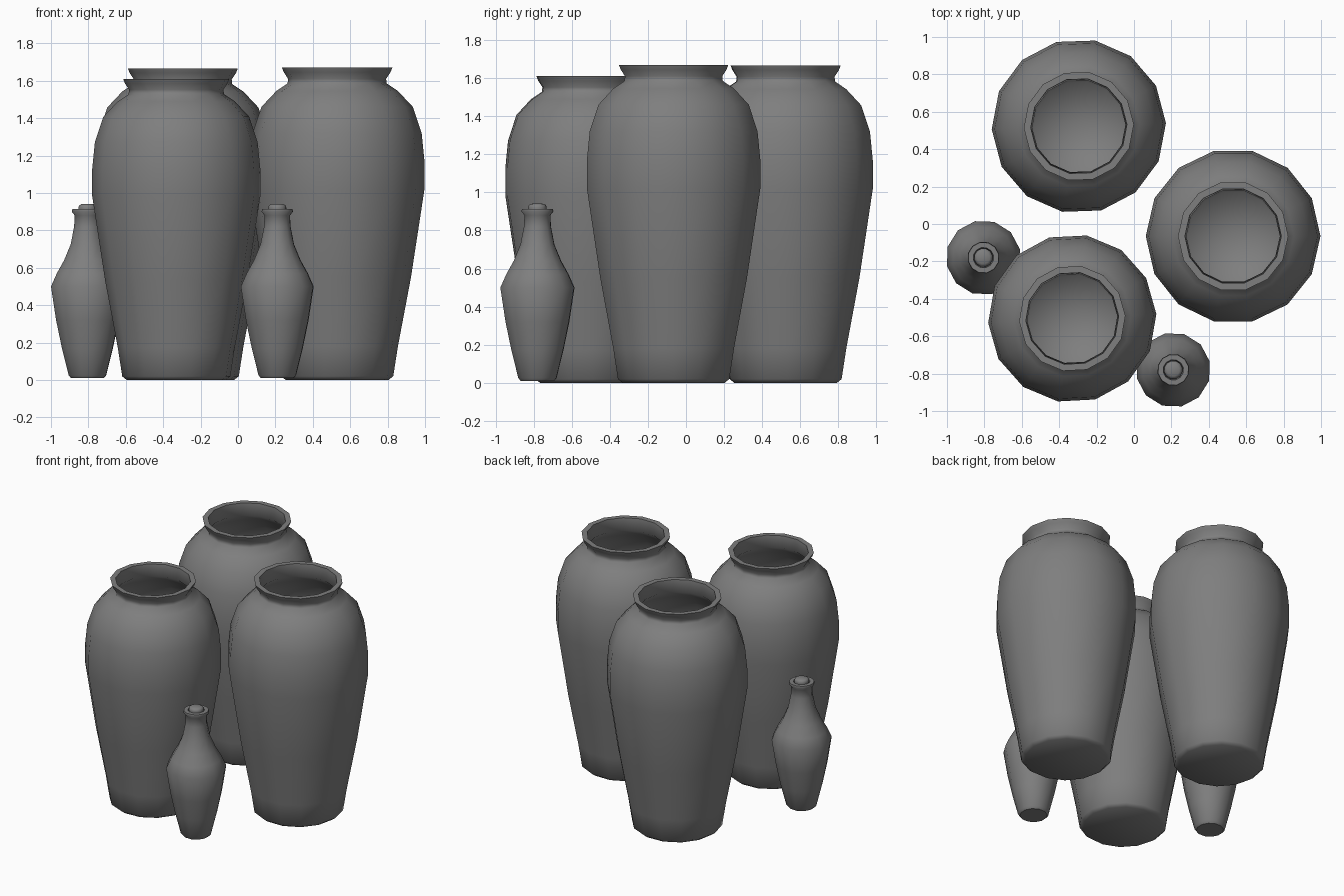
import bpy
import bmesh
from math import cos, sin, pi, radians

cube = bpy.data.objects.get("Cube")
if cube:
    bpy.data.objects.remove(cube, do_unlink=True)

clay = bpy.data.materials.new("grey clay")
clay.use_nodes = True
colour = (0.21, 0.21, 0.21, 1)
clay.diffuse_color = colour
clay.node_tree.nodes["Principled BSDF"].inputs["Base Color"].default_value = colour


def lathe(name, profile, sides, location, scale=1, turn=0, smooth=50):
    """Spin a profile of (radius, height) points; zero radius closes it."""
    bm = bmesh.new()
    rings = []
    for r, z in profile:
        count = sides if r > 0 else 1
        rings.append([bm.verts.new((r * cos(turn + 2 * pi * i / sides),
                                    r * sin(turn + 2 * pi * i / sides), z))
                      for i in range(count)])
    for low, high in zip(rings, rings[1:]):
        for i in range(sides):
            j = (i + 1) % sides
            corners = [low[i % len(low)], low[j % len(low)],
                       high[j % len(high)], high[i % len(high)]]
            bm.faces.new(list(dict.fromkeys(corners)))
    bmesh.ops.recalc_face_normals(bm, faces=bm.faces)
    mesh = bpy.data.meshes.new(name)
    bm.to_mesh(mesh)
    bm.free()
    mesh.materials.append(clay)
    obj = bpy.data.objects.new(name, mesh)
    obj.location = location
    obj.scale = (scale, scale, scale)
    bpy.context.collection.objects.link(obj)
    bpy.ops.object.select_all(action='DESELECT')
    obj.select_set(True)
    bpy.context.view_layer.objects.active = obj
    bpy.ops.object.shade_smooth_by_angle(angle=radians(smooth))
    return obj


# Large jar: base, belly, shoulder, flared lip, then the hollow inside
jar_profile = [
    (0, 0), (0.275, 0), (0.3, 0.02), (0.325, 0.18), (0.395, 0.55),
    (0.467, 1.02), (0.467, 1.17), (0.452, 1.32), (0.405, 1.46),
    (0.325, 1.545), (0.265, 1.585), (0.262, 1.61), (0.285, 1.645),
    (0.295, 1.67), (0.258, 1.67), (0.25, 1.58),
    (0.31, 1.52), (0.38, 1.44), (0.425, 1.31), (0.44, 1.17),
    (0.44, 1.02), (0.367, 0.55), (0.3, 0.18), (0.24, 0.08), (0, 0.04),
]
jars = {
    "right_jar": ((0.53, -0.065, 0), 1, 0),
    "back_jar": ((-0.295, 0.523, 0), 0.998, 2),
    "front_jar": ((-0.33, -0.505, 0), 0.964, 3),
}
for name, (place, scale, turn) in jars.items():
    lathe(name, jar_profile, 14, place, scale, radians(turn))

# Small bottle with a narrow neck, and its domed stopper
bottle_profile = [
    (0, 0.01), (0.09, 0.01), (0.103, 0.025), (0.14, 0.17), (0.172, 0.32),
    (0.2, 0.5), (0.168, 0.57), (0.128, 0.64), (0.092, 0.725),
    (0.073, 0.82), (0.07, 0.88), (0.086, 0.9), (0.083, 0.914),
    (0.055, 0.914), (0.05, 0.89), (0, 0.89),
]
stopper_profile = [
    (0, 0.89), (0.046, 0.89), (0.05, 0.92), (0.046, 0.933),
    (0.034, 0.94), (0, 0.942),
]
bottles = {"left": (-0.805, -0.18, 0), "front": (0.21, -0.78, 0)}
for side, place in bottles.items():
    lathe(side + "_bottle", bottle_profile, 12, place, turn=radians(13))
    lathe(side + "_stopper", stopper_profile, 12, place, turn=radians(13))
